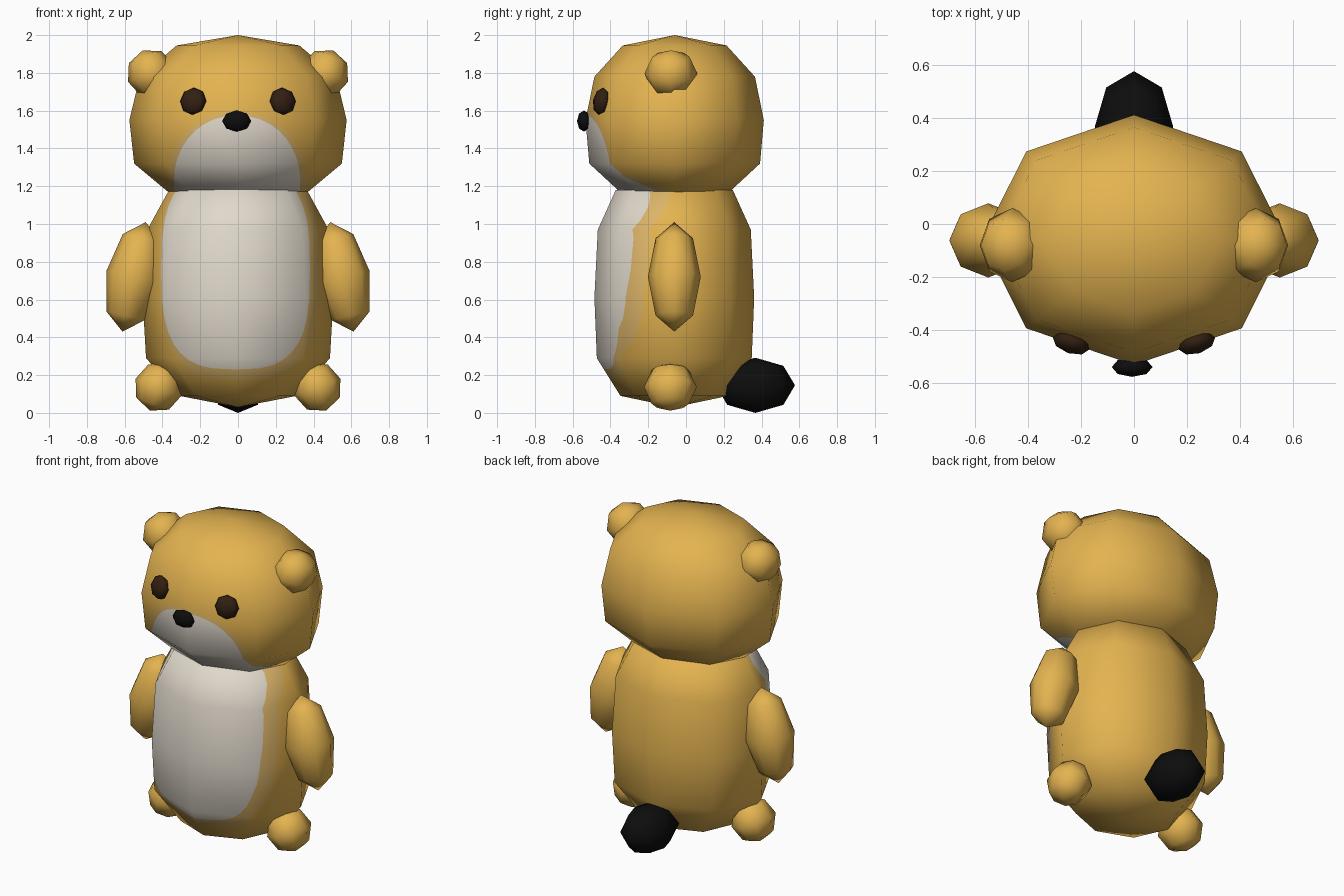
import bpy, bmesh, math
from mathutils import Vector, Matrix

if "Cube" in bpy.data.objects:
    bpy.data.objects.remove(bpy.data.objects["Cube"])


def material(name, rgb):
    m = bpy.data.materials.new(name)
    m.diffuse_color = (*rgb, 1)
    m.use_nodes = True
    m.node_tree.nodes["Principled BSDF"].inputs["Base Color"].default_value = m.diffuse_color
    return m


FUR = material("golden fur", (0.77, 0.45, 0.08))
EDGE = material("patch edge", (0.72, 0.46, 0.14))
CREAM = material("cream", (0.75, 0.69, 0.60))
BLACK = material("black", (0.004, 0.004, 0.004))
BROWN = material("dark brown", (0.032, 0.014, 0.006))


def finish(bm, name, mats, normals=None):
    me = bpy.data.meshes.new(name)
    bm.to_mesh(me)
    bm.free()
    for m in mats:
        me.materials.append(m)
    for p in me.polygons:
        p.use_smooth = True
    if normals:
        me.normals_split_custom_set_from_vertices(normals)
    ob = bpy.data.objects.new(name, me)
    bpy.context.collection.objects.link(ob)
    return ob


def ball(name, mat, centre, radii, rot=(0, 0, 0)):
    """Eight-sided, four-ring ellipsoid with rotation in degrees."""
    bm = bmesh.new()
    bmesh.ops.create_uvsphere(bm, u_segments=8, v_segments=4, radius=1)
    spin = Matrix.Identity(4)
    for axis, a in zip("XYZ", rot):
        spin = Matrix.Rotation(math.radians(a), 4, axis) @ spin
    bm.transform(Matrix.Translation(centre) @ spin @ Matrix.Diagonal((*radii, 1)))
    return finish(bm, name, [mat])


def outline(cx, cz, hw, hh, power, n=36):
    """Superellipse in the front view, counter-clockwise."""
    pts = []
    for i in range(n):
        a = 2 * math.pi * i / n
        c, s = math.cos(a), math.sin(a)
        pts.append(Vector((cx + hw * math.copysign(abs(c) ** (2 / power), c), 0,
                           cz + hh * math.copysign(abs(s) ** (2 / power), s))))
    return pts


def cut_patch(bm, faces, pts, index):
    """Cut a convex outline into the faces, seen from the front, and colour it."""
    for p, q in zip(pts, pts[1:] + pts[:1]):
        d = q - p
        no = Vector((d.z, 0, -d.x)).normalized()
        edges = {e for f in faces for e in f.edges}
        verts = {v for f in faces for v in f.verts}
        res = bmesh.ops.bisect_plane(bm, geom=list(faces) + list(edges) + list(verts),
                                     dist=1e-5, plane_co=p, plane_no=no)
        faces = [f for f in res["geom"] if isinstance(f, bmesh.types.BMFace)
                 and (f.calc_center_median() - p).dot(no) < 0]
    for f in faces:
        f.material_index = index
    return faces


def octagon_form(name, cy, bottom, rings, top, patches):
    """Stacked octagons (z, rx, ry) closed by poles, with a patch on the front."""
    bm = bmesh.new()
    loops = [[bm.verts.new((rx * math.cos(k * math.pi / 4),
                            cy + ry * math.sin(k * math.pi / 4), z)) for k in range(8)]
             for z, rx, ry in rings]
    lo, hi = bm.verts.new((0, cy, bottom)), bm.verts.new((0, cy, top))
    for k in range(8):
        j = (k + 1) % 8
        bm.faces.new((lo, loops[0][j], loops[0][k]))
        bm.faces.new((hi, loops[-1][k], loops[-1][j]))
        for a, b in zip(loops, loops[1:]):
            bm.faces.new((a[k], a[j], b[j], b[k]))
    # keep the smooth normals of the uncut form
    bm.normal_update()
    layer = bm.verts.layers.float_vector.new("smooth")
    for v in bm.verts:
        v[layer] = v.normal
    faces = [f for f in bm.faces if f.calc_center_median().y < cy]
    for i, pts in enumerate(patches):
        faces = cut_patch(bm, faces, pts, i + 1)
    normals = [Vector(v[layer]).normalized() for v in bm.verts]
    bm.verts.layers.float_vector.remove(layer)
    return finish(bm, name, [FUR, EDGE, CREAM], normals)


# body with belly patch
octagon_form("body", -0.062, 0.03,
             [(0.09, 0.31, 0.285), (0.29, 0.487, 0.41), (0.61, 0.505, 0.423),
              (0.97, 0.48, 0.405), (1.18, 0.365, 0.31)], 1.24,
             [outline(0.005, 0.75, 0.42, 0.575, 3), outline(-0.012, 0.76, 0.393, 0.53, 3)])

# head with muzzle patch
octagon_form("head", -0.06, 1.14,
             [(1.17, 0.37, 0.29), (1.32, 0.55, 0.452), (1.55, 0.575, 0.472),
              (1.78, 0.52, 0.425), (1.945, 0.325, 0.275)], 2.0,
             [outline(-0.005, 1.22, 0.365, 0.375, 2.1), outline(-0.005, 1.22, 0.335, 0.355, 2.1)])

# paired parts
for side, s in (("left", -1), ("right", 1)):
    ball("ear_" + side, FUR, (s * 0.46, -0.08, 1.797), (0.13, 0.14, 0.13), (0, s * 20, 0))
    ball("foot_" + side, FUR, (s * 0.42, -0.083, 0.137), (0.13, 0.14, 0.133), (0, s * -20, 0))
    ball("arm_" + side, FUR, (s * 0.55, -0.062, 0.72), (0.15, 0.14, 0.296), (0, s * -12, 0))
    ball("eye_" + side, BROWN, (s * 0.237, -0.45, 1.65), (0.073, 0.04, 0.073), (-10, 0, s * 18))

# nose and tail
ball("nose", BLACK, (-0.007, -0.54, 1.545), (0.077, 0.037, 0.056))
ball("tail", BLACK, (0, 0.367, 0.146), (0.148, 0.21, 0.146))
